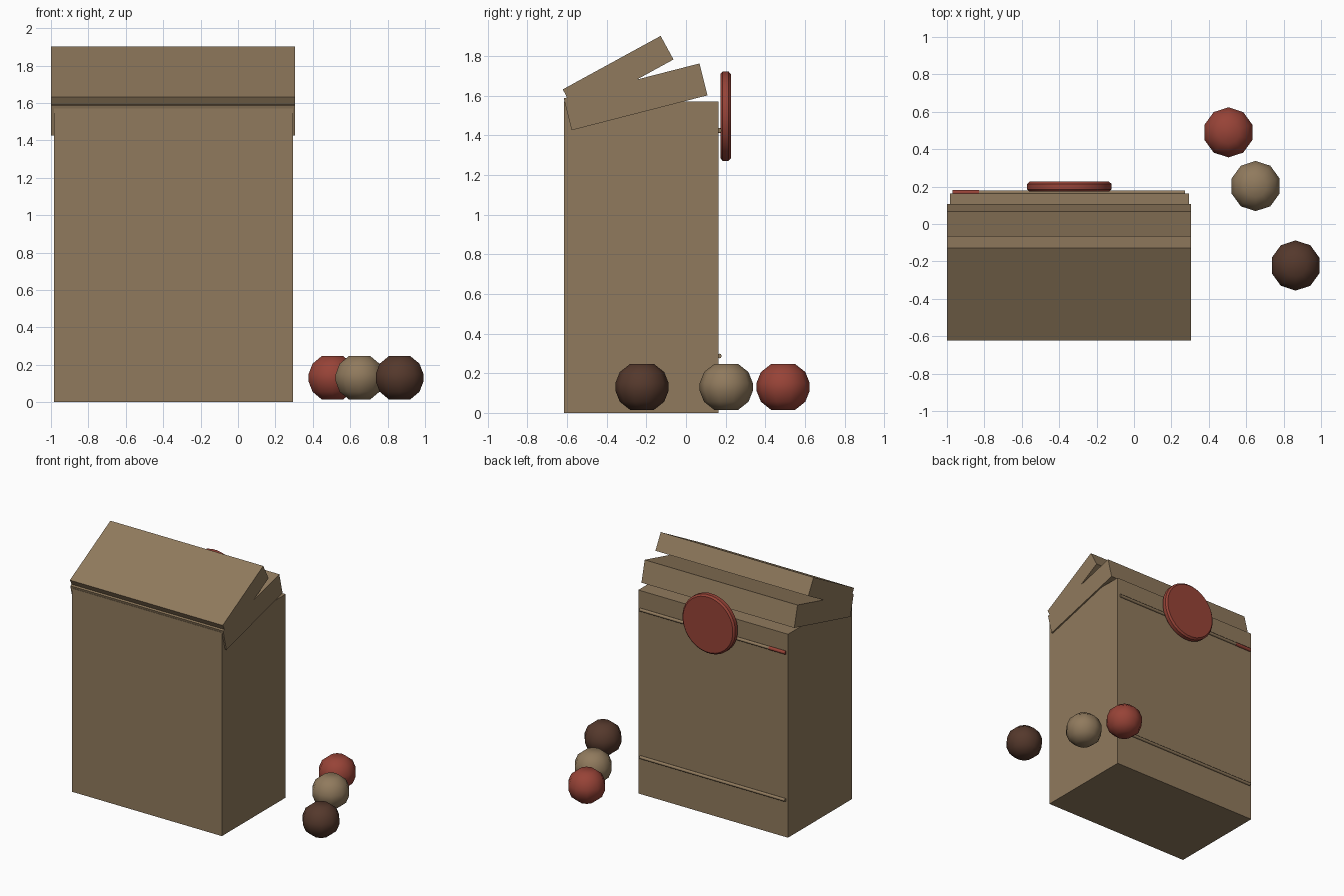
import bpy, bmesh, math
from mathutils import Vector

if "Cube" in bpy.data.objects:
    bpy.data.objects.remove(bpy.data.objects["Cube"])


def material(name, rgb):
    m = bpy.data.materials.new(name)
    m.diffuse_color = (*rgb, 1)
    m.use_nodes = True
    m.node_tree.nodes["Principled BSDF"].inputs["Base Color"].default_value = m.diffuse_color
    return m


PAPER = material("paper brown", (0.28, 0.195, 0.11))
RED = material("wax red", (0.31, 0.056, 0.038))
DARK = material("dark brown", (0.09, 0.04, 0.025))


def finish(name, bm, mat, smooth=None):
    bmesh.ops.recalc_face_normals(bm, faces=bm.faces)
    me = bpy.data.meshes.new(name)
    bm.to_mesh(me)
    bm.free()
    me.materials.append(mat)
    ob = bpy.data.objects.new(name, me)
    bpy.context.collection.objects.link(ob)
    if smooth:
        bpy.ops.object.select_all(action='DESELECT')
        ob.select_set(True)
        bpy.context.view_layer.objects.active = ob
        bpy.ops.object.shade_smooth_by_angle(angle=math.radians(smooth))
    return ob


def prism(name, profile, x0, x1, mat):
    """Extrude a (y, z) profile from x0 to x1."""
    bm = bmesh.new()
    face = bm.faces.new([bm.verts.new((x0, y, z)) for y, z in profile])
    ext = bmesh.ops.extrude_face_region(bm, geom=[face])["geom"]
    bmesh.ops.translate(bm, vec=(x1 - x0, 0, 0),
                        verts=[v for v in ext if isinstance(v, bmesh.types.BMVert)])
    return finish(name, bm, mat)


def lathe(name, profile, n, centre, mat, axis='Z', smooth=None):
    """Revolve (radius, height) rings about an axis, with flat caps."""
    bm = bmesh.new()
    rings = []
    for r, h in profile:
        ring = []
        for i in range(n):
            a = 2 * math.pi * (i + 0.5) / n
            c, s = r * math.cos(a), r * math.sin(a)
            p = {'Z': (c, s, h), 'Y': (c, h, s), 'X': (h, c, s)}[axis]
            ring.append(bm.verts.new(Vector(p) + Vector(centre)))
        rings.append(ring)
    for a, b in zip(rings, rings[1:]):
        for i in range(n):
            j = (i + 1) % n
            bm.faces.new((a[i], a[j], b[j], b[i]))
    bm.faces.new(rings[0])
    bm.faces.new(rings[-1])
    return finish(name, bm, mat, smooth)


# Bag body
prism("bag_body", [(-0.615, 0), (0.163, 0), (0.163, 1.57), (-0.615, 1.57)],
      -0.985, 0.293, PAPER)

# Two folded flaps
prism("lower_flap", [(-0.617, 1.587), (0.068, 1.763), (0.108, 1.602), (-0.577, 1.426)],
      -1.0, 0.305, PAPER)
prism("upper_flap", [(-0.622, 1.632), (-0.128, 1.902), (-0.063, 1.783), (-0.557, 1.513)],
      -1.0, 0.305, PAPER)

# Creases across the back
for name, z in (("upper_crease", 1.425), ("lower_crease", 0.287)):
    lathe(name, [(0.012, -0.62), (0.012, 0.62)], 10, (-0.347, 0.168, z), PAPER, 'X', 40)
# Red end of the upper crease
lathe("crease_red_end", [(0.0135, -0.07), (0.0135, 0.07)], 10, (-0.9, 0.168, 1.425), RED, 'X', 40)

# Round seal on the back
lathe("seal", [(0.213, -0.027), (0.226, -0.015), (0.226, 0.015), (0.213, 0.027)],
      32, (-0.346, 0.2, 1.497), RED, 'Y', 30)

# Three loose balls
BALL = [(0.06, -0.116), (0.112, -0.075), (0.134, -0.02),
        (0.134, 0.02), (0.112, 0.075), (0.06, 0.116)]
for name, x, y, mat in (("red_ball", 0.505, 0.49, RED),
                        ("tan_ball", 0.65, 0.203, PAPER),
                        ("dark_ball", 0.864, -0.222, DARK)):
    lathe(name, BALL, 10, (x, y, 0.131), mat, 'Z', 60)
